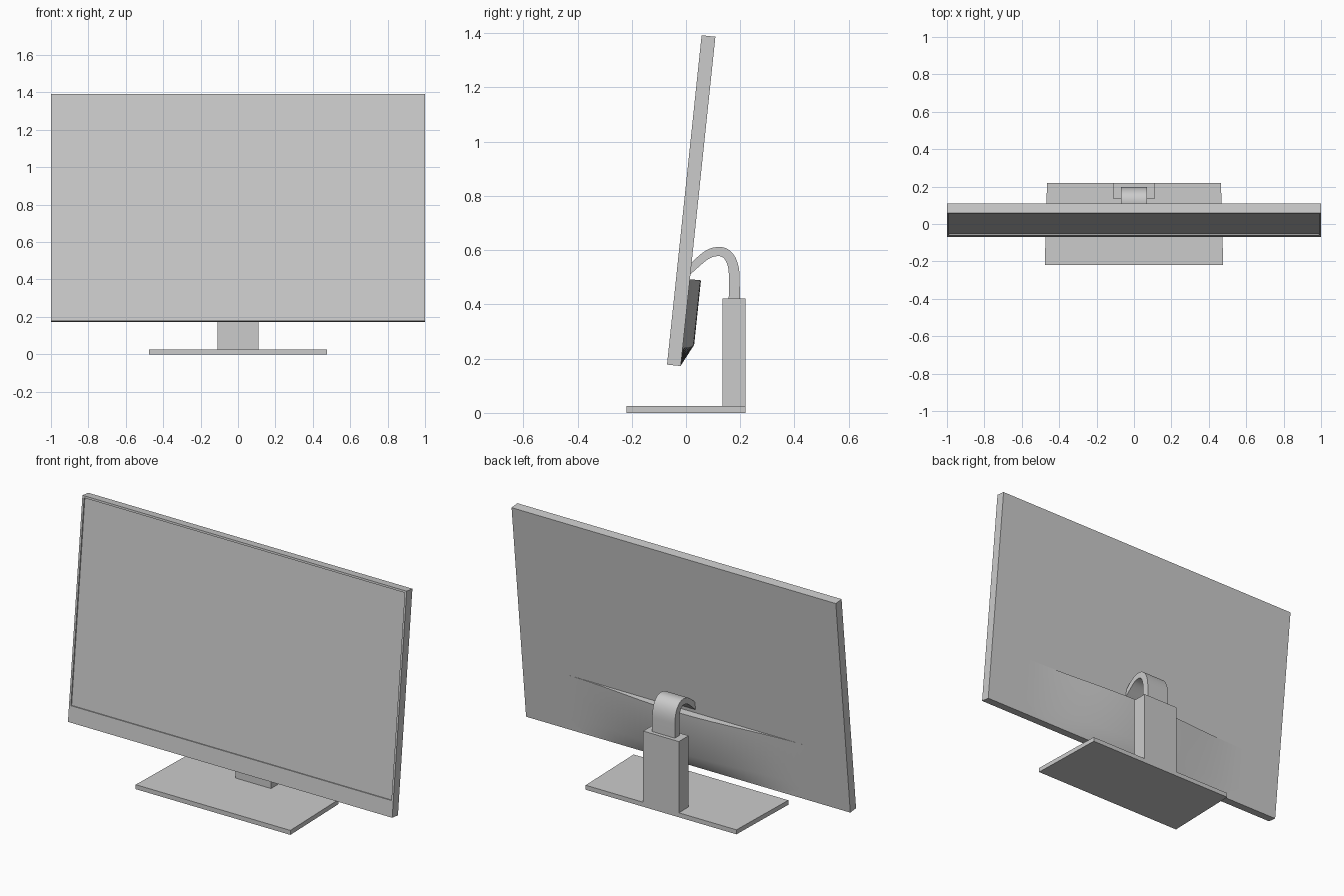
import bpy, bmesh, math
from mathutils import Vector, Matrix
from mathutils.geometry import interpolate_bezier

if "Cube" in bpy.data.objects:
    bpy.data.objects.remove(bpy.data.objects["Cube"])

TILT = Matrix.Translation((0, -0.07, 0.178)) @ Matrix.Rotation(math.radians(-6), 4, 'X')


def finish(name, bm, matrix=None, smooth=False):
    bmesh.ops.recalc_face_normals(bm, faces=bm.faces)
    if matrix:
        bm.transform(matrix)
    mesh = bpy.data.meshes.new(name)
    bm.to_mesh(mesh)
    bm.free()
    obj = bpy.data.objects.new(name, mesh)
    bpy.context.collection.objects.link(obj)
    if smooth:
        bpy.context.view_layer.objects.active = obj
        obj.select_set(True)
        bpy.ops.object.shade_smooth_by_angle(angle=math.radians(30))
        obj.select_set(False)
    return obj


def box(x0, x1, y0, y1, z0, z1):
    bm = bmesh.new()
    bmesh.ops.create_cube(bm, size=1)
    for v in bm.verts:
        v.co = ((x0 + x1) / 2 + v.co.x * (x1 - x0),
                (y0 + y1) / 2 + v.co.y * (y1 - y0),
                (z0 + z1) / 2 + v.co.z * (z1 - z0))
    return bm


def loft(rings):
    # closed cross-sections joined in order, capped at both ends
    bm = bmesh.new()
    rows = [[bm.verts.new(p) for p in ring] for ring in rings]
    n = len(rows[0])
    for a, b in zip(rows, rows[1:]):
        for i in range(n):
            j = (i + 1) % n
            bm.faces.new((a[i], a[j], b[j], b[i]))
    bm.faces.new(rows[0])
    bm.faces.new(rows[-1])
    return bm


# Display panel with a slightly recessed screen and a wider lower bezel
bm = box(-1, 1, 0, 0.051, 0, 1.221)
front = min(bm.faces, key=lambda f: f.calc_center_median().y)
bmesh.ops.inset_region(bm, faces=[front], thickness=0.016)
for v in front.verts:
    if v.co.z < 0.5:
        v.co.z = 0.09
screen = bmesh.ops.extrude_discrete_faces(bm, faces=[front])['faces'][0]
for v in screen.verts:
    v.co.y += 0.007
finish("display_panel", bm, TILT)

# Rear housing: a gentle swell across the lower back
rings = []
for i in range(41):
    x = -0.74 + 1.48 * i / 40
    d = 0.0005 + 0.041 * math.cos(math.pi / 2 * x / 0.74) ** 2
    y = 0.0505
    rings.append([(x, y - 0.01, 0.322), (x, y + d, 0.322),
                  (x, y + d, 0.083), (x, y, 0.001), (x, y - 0.01, 0.001)])
finish("rear_housing", loft(rings), TILT, smooth=True)

# Curved neck: a flat strap along a bent centreline
P = lambda y, z: Vector((0, y, z))
path = [P(0.178, 0.40), P(0.178, 0.45)]
path += interpolate_bezier(P(0.178, 0.50), P(0.178, 0.556), P(0.158, 0.595), P(0.122, 0.595), 14)
path += interpolate_bezier(P(0.122, 0.595), P(0.075, 0.595), P(0.055, 0.563), P(0.0, 0.516), 14)[1:]
rings = []
for i, p in enumerate(path):
    t = (path[min(i + 1, len(path) - 1)] - path[max(i - 1, 0)]).normalized()
    h = 0.0205 - 0.0065 * i / (len(path) - 1)
    n = Vector((0, t.z, -t.y)) * h
    a, b = p + n, p - n
    rings.append([(s, q.y, q.z) for s, q in ((-0.07, a), (0.07, a), (0.07, b), (-0.07, b))])
finish("curved_neck", loft(rings), smooth=True)

# Stand column
finish("stand_column", box(-0.11, 0.11, 0.134, 0.22, 0.02, 0.422))

# Base plate, slightly wider at the front
bm = box(-0.477, 0.477, -0.22, 0.22, 0, 0.025)
for v in bm.verts:
    if v.co.y > 0:
        v.co.x *= 0.465 / 0.477
finish("base_plate", bm)
